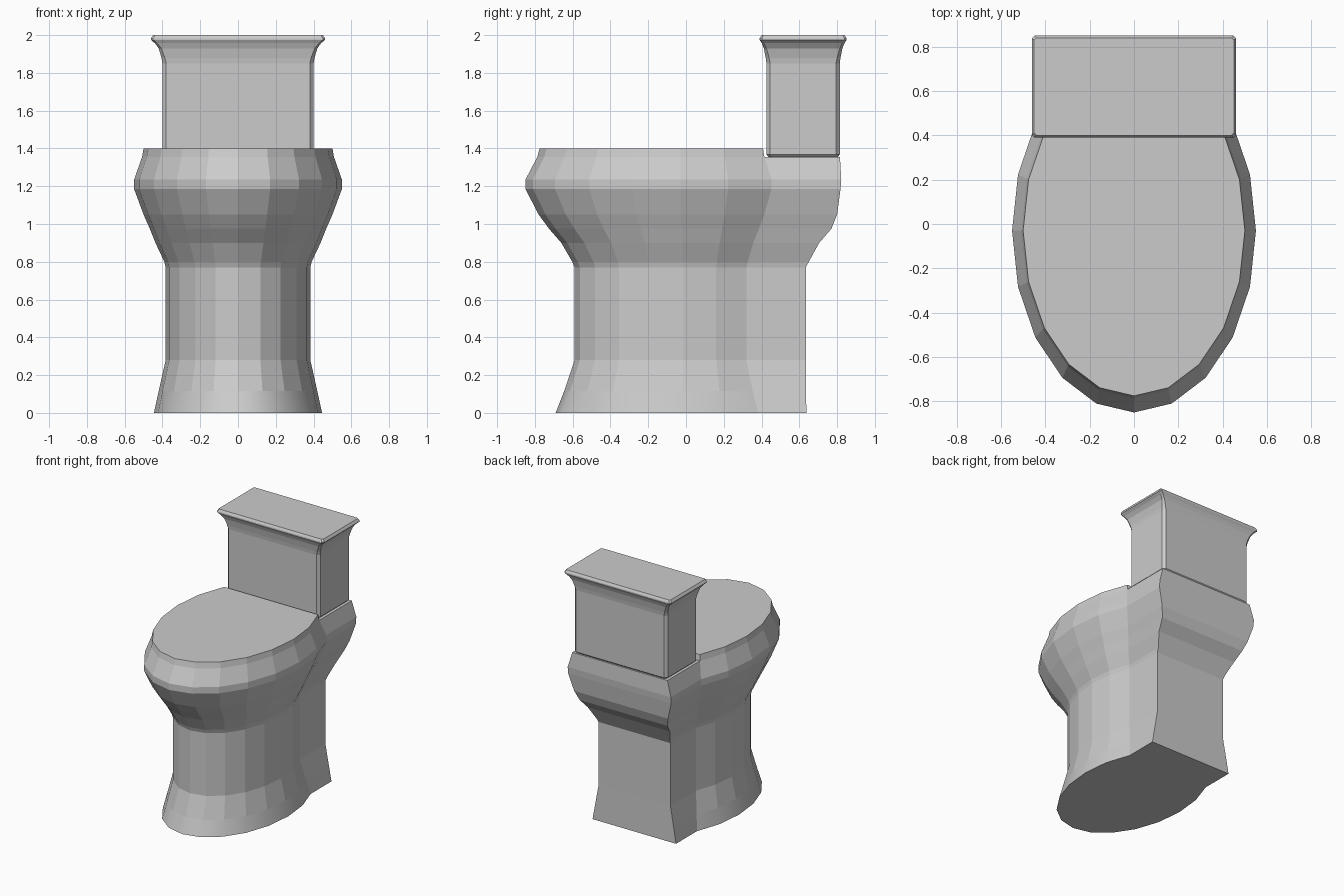
import bpy, bmesh, math

if "Cube" in bpy.data.objects:
    bpy.data.objects.remove(bpy.data.objects["Cube"])


def finish(bm, name):
    bmesh.ops.recalc_face_normals(bm, faces=bm.faces[:])
    mesh = bpy.data.meshes.new(name)
    bm.to_mesh(mesh)
    bm.free()
    obj = bpy.data.objects.new(name, mesh)
    bpy.context.collection.objects.link(obj)
    return obj


# Bowl and pedestal: open ellipse loft with a straight-sided rear block
# each level: z, half width, front y, ellipse centre y, rear block y
levels = [
    (0.00, 0.445, -0.69, -0.016, 0.637),
    (0.115, 0.42, -0.645, -0.016, 0.636),
    (0.28, 0.383, -0.59, -0.017, 0.634),
    (0.77, 0.383, -0.59, -0.017, 0.634),
    (0.80, 0.39, -0.602, -0.017, 0.65),
    (0.90, 0.437, -0.66, -0.02, 0.705),
    (0.975, 0.467, -0.725, -0.025, 0.77),
    (1.05, 0.50, -0.78, -0.028, 0.80),
    (1.185, 0.55, -0.85, -0.03, 0.818),
    (1.235, 0.55, -0.85, -0.03, 0.822),
    (1.355, 0.508, -0.787, -0.03, 0.815),
    (1.40, 0.50, -0.775, -0.03, None),
]
bm = bmesh.new()
fronts, rears = [], []
for z, rx, front, cy, back in levels:
    ring = []
    for i in range(15):
        a = math.radians(36 - 18 * i)
        ring.append(bm.verts.new((rx * math.cos(a), cy + (cy - front) * math.sin(a), z)))
    fronts.append(ring)
    if back:
        w = rx * math.cos(math.radians(36))
        rears.append([bm.verts.new((-w, back, z)), bm.verts.new((w, back, z))])
loops = [f + r for f, r in zip(fronts, rears)]
for k in range(len(loops) - 1):
    for i in range(17):
        j = (i + 1) % 17
        f = bm.faces.new((loops[k][i], loops[k][j], loops[k + 1][j], loops[k + 1][i]))
        f.smooth = k == 0 and i < 14
# closed seat top standing above the rear ledge
lo, hi = fronts[-2], fronts[-1]
for i in range(15):
    j = (i + 1) % 15
    bm.faces.new((lo[i], lo[j], hi[j], hi[i]))
bm.faces.new(hi)
bm.faces.new((lo[0], lo[14], rears[-1][0], rears[-1][1]))
bm.faces.new(loops[0])
finish(bm, "bowl_and_pedestal")

# Tank with flared lid: chamfered rectangle loft
# each level: z, half width, half depth, corner chamfer
tank = [
    (1.355, 0.388, 0.183, 0.018),
    (1.367, 0.40, 0.194, 0.020),
    (1.85, 0.40, 0.194, 0.020),
    (1.88, 0.405, 0.198, 0.018),
    (1.93, 0.42, 0.208, 0.014),
    (1.957, 0.44, 0.219, 0.012),
    (1.975, 0.461, 0.23, 0.012),
    (1.983, 0.461, 0.23, 0.012),
    (2.00, 0.45, 0.22, 0.010),
]
bm = bmesh.new()
rings = []
for z, w, d, c in tank:
    pts = [(w, d - c), (w - c, d), (c - w, d), (-w, d - c),
           (-w, c - d), (c - w, -d), (w - c, -d), (w, c - d)]
    rings.append([bm.verts.new((x, 0.62 + y, z)) for x, y in pts])
for a, b in zip(rings, rings[1:]):
    for i in range(8):
        j = (i + 1) % 8
        bm.faces.new((a[i], a[j], b[j], b[i]))
bm.faces.new(rings[0])
bm.faces.new(rings[-1])
finish(bm, "tank")
